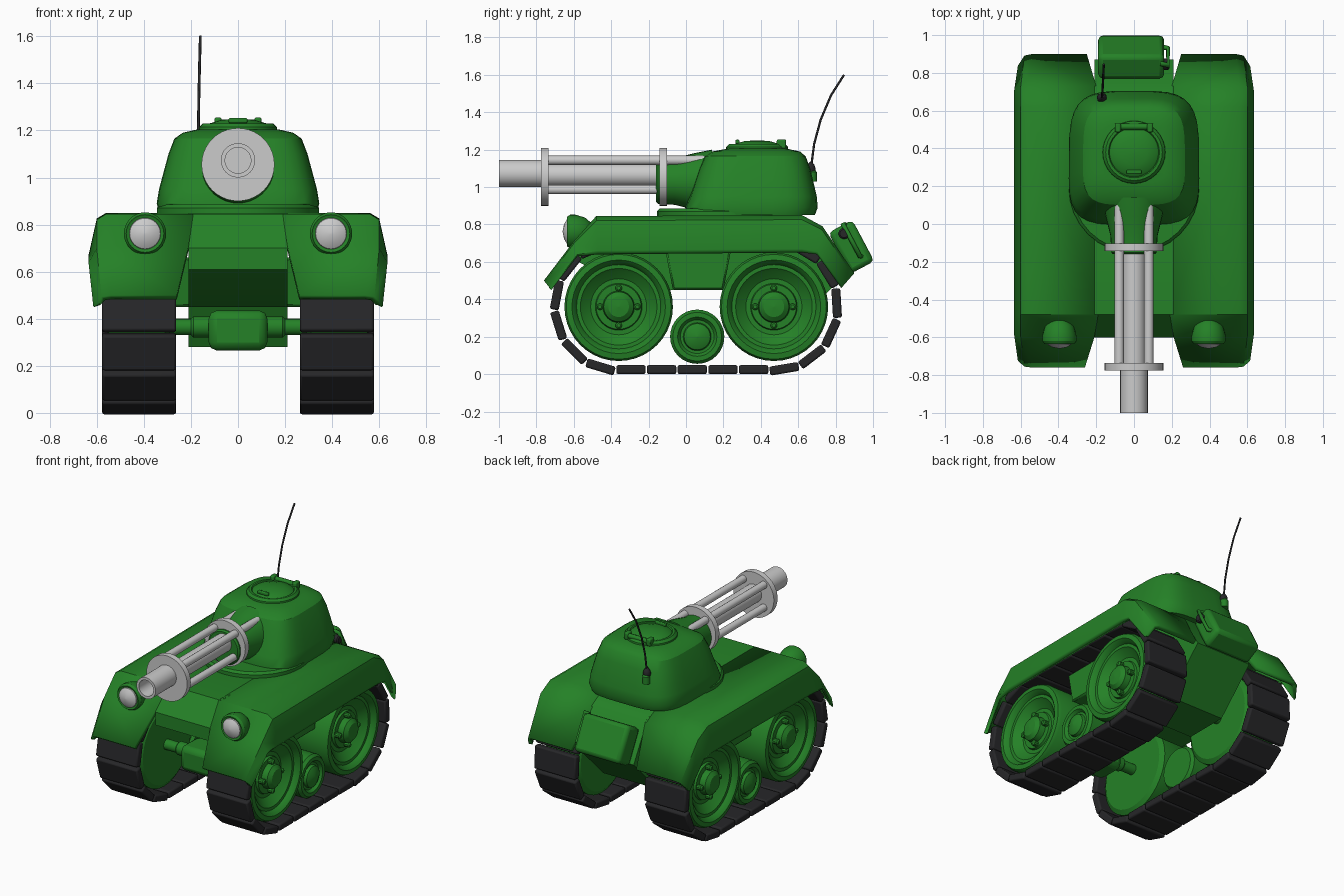
import bpy, bmesh
from math import sin, cos, pi, radians, copysign
from mathutils import Matrix, Vector

if "Cube" in bpy.data.objects:
    bpy.data.objects.remove(bpy.data.objects["Cube"])


def material(name, color):
    m = bpy.data.materials.new(name)
    m.diffuse_color = (*color, 1)
    m.use_nodes = True
    m.node_tree.nodes["Principled BSDF"].inputs["Base Color"].default_value = m.diffuse_color
    return m


GREEN = material("green_paint", (0.018, 0.22, 0.02))
BLACK = material("black_rubber", (0.02, 0.02, 0.022))


def finish(name, bm, mat=None, bevel=0):
    if bm.faces:
        bmesh.ops.recalc_face_normals(bm, faces=bm.faces)
    me = bpy.data.meshes.new(name)
    bm.to_mesh(me)
    bm.free()
    ob = bpy.data.objects.new(name, me)
    bpy.context.collection.objects.link(ob)
    if mat:
        me.materials.append(mat)
    if bevel:
        b = ob.modifiers.new("bevel", 'BEVEL')
        b.width, b.segments = bevel, 2
    return ob


def loft(name, rings, mat=None):
    """Skin closed rings of points and cap both ends."""
    bm = bmesh.new()
    vs = [[bm.verts.new(p) for p in r] for r in rings]
    n = len(vs[0])
    for a, b in zip(vs, vs[1:]):
        for i in range(n):
            bm.faces.new((a[i], a[(i + 1) % n], b[(i + 1) % n], b[i]))
    bm.faces.new(vs[0])
    bm.faces.new(vs[-1])
    return finish(name, bm, mat)


def lathe(name, prof, loc, axis, mat=None, n=32):
    """Revolve (radius, height) points around an axis direction."""
    q = Vector((0, 0, 1)).rotation_difference(Vector(axis))
    rings = [[q @ Vector((r * cos(2 * pi * i / n), r * sin(2 * pi * i / n), h)) + Vector(loc)
              for i in range(n)] for r, h in prof]
    return loft(name, rings, mat)


def prism(name, pts, x0, x1, mat, bevel=0):
    ob = loft(name, [[(x, y, z) for y, z in pts] for x in (x0, x1)], mat)
    if bevel:
        ob.modifiers.new("bevel", 'BEVEL').width = bevel
    return ob


def box(name, loc, size, mat, bevel, rx=0):
    bm = bmesh.new()
    m = Matrix.Translation(loc) @ Matrix.Rotation(rx, 4, 'X') @ Matrix.Diagonal((*size, 1))
    bmesh.ops.create_cube(bm, size=1, matrix=m)
    return finish(name, bm, mat, bevel)


def rod(name, pts, r, mat):
    c = bpy.data.curves.new(name, 'CURVE')
    c.dimensions, c.bevel_depth, c.bevel_resolution, c.use_fill_caps = '3D', r, 2, True
    s = c.splines.new('POLY')
    s.points.add(len(pts) - 1)
    for p, co in zip(s.points, pts):
        p.co = (*co, 1)
    c.materials.append(mat)
    ob = bpy.data.objects.new(name, c)
    bpy.context.collection.objects.link(ob)
    return ob


# centre hull
prism("hull", [(-0.60, 0.61), (-0.60, 0.70), (-0.48, 0.845), (0.62, 0.85), (0.73, 0.79), (0.87, 0.55),
               (0.60, 0.28), (0.30, 0.28), (0.20, 0.45), (-0.25, 0.45)], -0.21, 0.21, GREEN)

# fenders: top path and skirt edge skinned into a shell
top = [(-0.76, 0.50), (-0.60, 0.71), (-0.48, 0.845), (0.62, 0.85), (0.73, 0.79), (0.90, 0.54)]
skirt = [(-0.72, 0.45), (-0.58, 0.63), (-0.47, 0.64), (0.62, 0.65), (0.70, 0.64), (0.83, 0.46)]
inner = [0.26, 0.21, 0.19, 0.19, 0.20, 0.25]
bm = bmesh.new()
rows = []
for x, t in ((None, 0), (0.56, 0), (0.60, 0.12), (0.635, 0.9), (0.63, 1)):
    rows.append([bm.verts.new((inner[j] if x is None else x - (0.02 if j in (0, 5) else 0),
                               p[0] + (q[0] - p[0]) * t, p[1] + (q[1] - p[1]) * t))
                 for j, (p, q) in enumerate(zip(top, skirt))])
for a, b in zip(rows, rows[1:]):
    for j in range(5):
        bm.faces.new((a[j], b[j], b[j + 1], a[j + 1]))
me = bpy.data.meshes.new("fenders")
bm.to_mesh(me)
bm.free()
me.materials.append(GREEN)
fender = bpy.data.objects.new("fenders", me)
bpy.context.collection.objects.link(fender)
fender.modifiers.new("mirror", 'MIRROR')
fender.modifiers.new("solid", 'SOLIDIFY').thickness = 0.03

# running gear
FRONT, REAR, AXLE_Z, R = -0.36, 0.47, 0.36, 0.336
wheel = [(0.0, -0.13), (0.26, -0.13), (0.29, -0.11), (0.29, 0.11), (0.28, 0.13), (0.25, 0.135), (0.235, 0.12),
         (0.225, 0.10), (0.205, 0.10), (0.19, 0.085), (0.15, 0.055), (0.125, 0.055), (0.12, 0.07),
         (0.085, 0.07), (0.08, 0.11), (0.055, 0.13), (0.0, 0.135)]
small = [(0.0, -0.12), (0.13, -0.12), (0.145, -0.1), (0.145, 0.09), (0.13, 0.11), (0.105, 0.11),
         (0.09, 0.09), (0.075, 0.09), (0.07, 0.11), (0.04, 0.125), (0.0, 0.13)]


def track(name, x):
    span, arc = REAR - FRONT, pi * R
    total, count = 2 * (span + arc), 23
    bm = bmesh.new()
    for i in range(count):
        d = (i + 0.4) * total / count
        if d < span:
            y, z, a = FRONT + d, AXLE_Z - R, 0
        elif d < span + arc:
            a = (d - span) / R
            y, z = REAR + R * sin(a), AXLE_Z - R * cos(a)
        elif d < 2 * span + arc:
            y, z, a = REAR - (d - span - arc), AXLE_Z + R, pi
        else:
            a = pi + (d - 2 * span - arc) / R
            y, z = FRONT + R * sin(a), AXLE_Z - R * cos(a)
        m = Matrix.Translation((x, y, z)) @ Matrix.Rotation(a, 4, 'X') @ Matrix.Diagonal((0.315, 0.157, 0.048, 1))
        bmesh.ops.create_cube(bm, size=1, matrix=m)
    finish(name, bm, BLACK, 0.01)


for s, side in ((1, "right"), (-1, "left")):
    track(side + "_track", s * 0.42)
    for y, end in ((FRONT, "front"), (REAR, "rear")):
        lathe(f"{side}_{end}_wheel", wheel, (s * 0.42, y, AXLE_Z), (s, 0, 0), GREEN, 40)
        for k in range(4):
            lathe(f"{side}_{end}_wheel_bolt", [(0.018, 0), (0.018, 0.05), (0.01, 0.058)],
                  (s * 0.47, y + 0.1 * cos(k * pi / 2), AXLE_Z + 0.1 * sin(k * pi / 2)), (s, 0, 0), GREEN, 10)
    lathe(side + "_road_wheel", small, (s * 0.42, 0.06, 0.2), (s, 0, 0), GREEN)
    prism(side + "_wheel_bracket", [(-0.11, 0.66), (0.24, 0.66), (0.20, 0.45), (-0.07, 0.45)],
          s * 0.20, s * 0.45, GREEN, 0.01)
    # headlights
    lathe(side + "_headlight_housing", [(0.07, 0.01), (0.08, 0.015), (0.09, 0.0), (0.09, -0.03), (0.075, -0.08),
                                        (0.045, -0.115), (0.01, -0.13)], (s * 0.395, -0.62, 0.762), (0, -1, 0), GREEN)
    lathe(side + "_headlight_lens", [(0.07, 0), (0.065, 0.02), (0.04, 0.035), (0.005, 0.042)],
          (s * 0.395, -0.617, 0.762), (0, -1, 0))

# axles
for y, end in ((FRONT, "front"), (REAR, "rear")):
    lathe(end + "_axle", [(0.035, -0.32), (0.035, -0.2), (0.045, -0.19), (0.045, 0.19), (0.035, 0.2), (0.035, 0.32)],
          (0, y, AXLE_Z + 0.005), (1, 0, 0), GREEN, 20)
box("differential", (0, FRONT, 0.35), (0.25, 0.2, 0.17), GREEN, 0.035)

# turret
N = 32
lathe("turret_ring", [(0.345, 0), (0.345, 0.035), (0.33, 0.05)], (0, 0.19, 0.835), (0, 0, 1), GREEN)


def rounded(z, hx, y0, y1, e=0.5):
    f = lambda v: copysign(abs(v) ** e, v)
    return [(hx * f(cos(2 * pi * (i + 0.5) / N)) * (1 - 0.04 * sin(2 * pi * (i + 0.5) / N)),
             (y0 + y1) / 2 + (y1 - y0) / 2 * f(sin(2 * pi * (i + 0.5) / N)), z) for i in range(N)]


loft("turret", [rounded(0.85, 0.335, 0.0, 0.69), rounded(0.89, 0.345, -0.005, 0.705), rounded(0.95, 0.335, 0.02, 0.70),
                rounded(1.10, 0.295, 0.07, 0.665), rounded(1.165, 0.27, 0.10, 0.64),
                rounded(1.19, 0.235, 0.14, 0.61), rounded(1.205, 0.17, 0.22, 0.54)], GREEN)
lathe("gun_mantlet", [(0.11, 0), (0.12, 0.01), (0.125, 0.1), (0.15, 0.2), (0.17, 0.3)],
      (0, -0.16, 1.03), (0, 1, 0), GREEN)

# hatch with handle and hinge
lathe("hatch", [(0.17, -0.03), (0.165, 0.015), (0.15, 0.03), (0.135, 0.03), (0.13, 0.022), (0.12, 0.03),
                (0.07, 0.045), (0.01, 0.05)], (0, 0.38, 1.2), (0, 0, 1), GREEN)
rod("hatch_hinge", [(-0.1, 0.515, 1.23), (0.1, 0.515, 1.23)], 0.017, GREEN)
for x in (-0.085, 0.085):
    box("hatch_hinge_knuckle", (x, 0.51, 1.23), (0.03, 0.05, 0.05), GREEN, 0.008)
box("hatch_handle", (0, 0.275, 1.242), (0.08, 0.022, 0.022), GREEN, 0.006)

# multi-barrel gun
GZ = 1.055
for y, end in ((-0.755, "front"), (-0.122, "rear")):
    lathe(end + "_barrel_disc", [(0.155, -0.02), (0.155, 0.02)], (0, y, GZ), (0, 1, 0), None, 40)
for sx in (-1, 1):
    for sz in (-1, 1):
        lathe("outer_barrel", [(0.025, -0.76), (0.025, 0.10)],
              (sx * 0.078, 0, GZ + 0.01 + sz * 0.078), (0, 1, 0), None, 16)
lathe("centre_barrel", [(0.062, -0.75), (0.062, 0.0)], (0, 0, GZ + 0.01), (0, 1, 0), None, 24)
lathe("muzzle", [(0.073, -0.76), (0.073, -1.0), (0.055, -1.0), (0.055, -0.85)], (0, 0, GZ + 0.018), (0, 1, 0))

# antenna
lathe("antenna_mount", [(0.025, 0), (0.025, 0.05), (0.018, 0.06)], (-0.17, 0.675, 1.03), (0, 0, 1), GREEN, 14)
lathe("antenna_base", [(0.005, -0.03), (0.02, -0.022), (0.026, 0), (0.02, 0.022), (0.006, 0.04)],
      (-0.17, 0.668, 1.095), (0, 0, 1), BLACK, 14)
rod("antenna", [(-0.17, 0.668, 1.1), (-0.168, 0.685, 1.23), (-0.166, 0.72, 1.36),
                (-0.163, 0.775, 1.49), (-0.16, 0.845, 1.6)], 0.006, BLACK)

# fuel can on the rear
box("fuel_can", (-0.015, 0.884, 0.68), (0.35, 0.145, 0.25), GREEN, 0.025, radians(28))
rod("fuel_can_handle", [(0.14, 0.85, 0.80), (0.18, 0.84, 0.80), (0.18, 0.93, 0.63), (0.14, 0.94, 0.63)], 0.013, GREEN)
lathe("fuel_can_cap", [(0.03, -0.02), (0.03, 0.015), (0.022, 0.022)], (0.165, 0.845, 0.752), (1, 0, 0), BLACK, 16)

# smooth shading with sharp edges kept
for ob in bpy.data.objects:
    ob.select_set(ob.type == 'MESH')
bpy.context.view_layer.objects.active = fender
bpy.ops.object.shade_smooth_by_angle(angle=radians(32))
